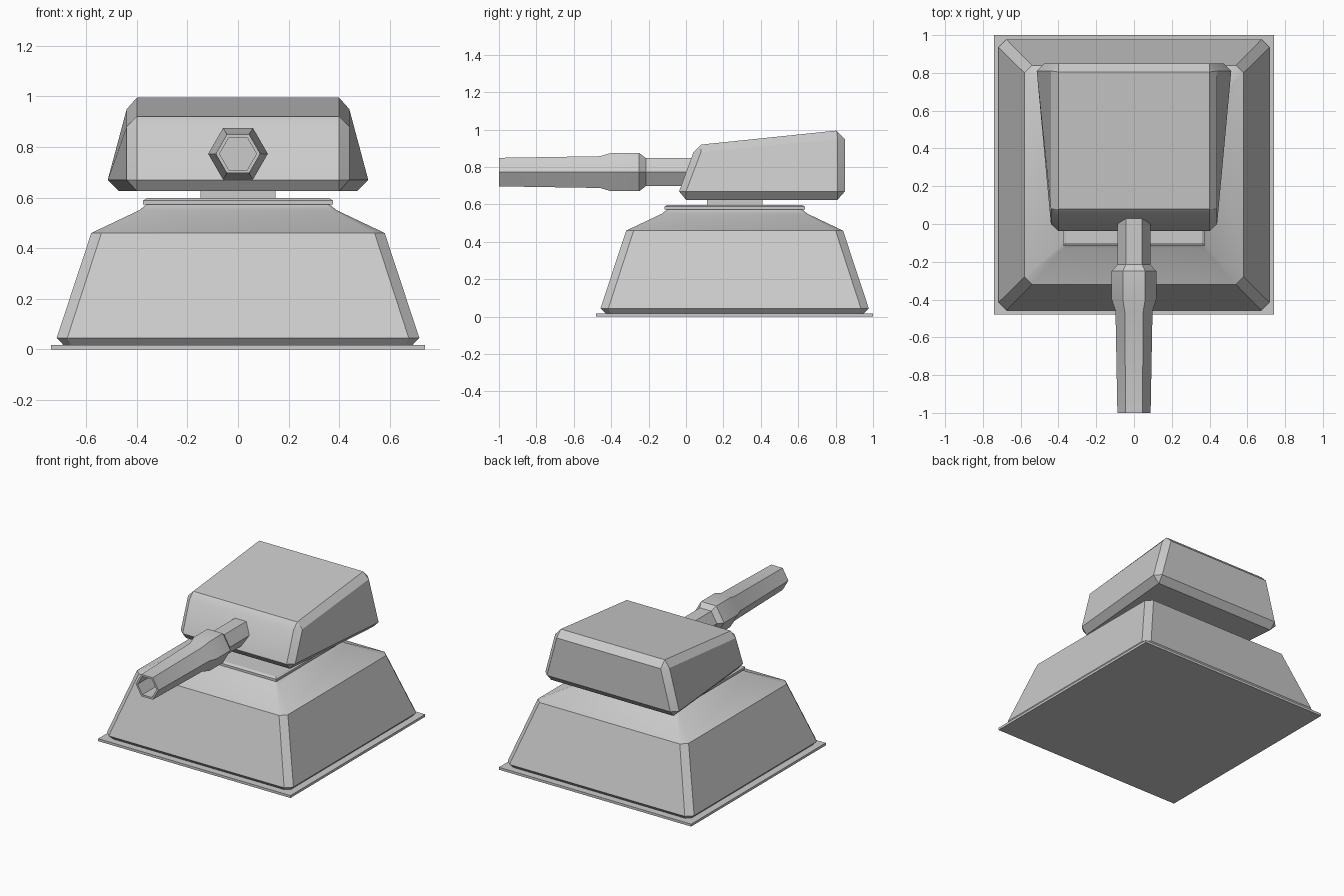
import bpy, bmesh, math

cube = bpy.data.objects.get("Cube")
if cube:
    bpy.data.objects.remove(cube, do_unlink=True)

grey = bpy.data.materials.new("plain_grey")
grey.use_nodes = True
grey.diffuse_color = (0.6, 0.6, 0.6, 1)
grey.node_tree.nodes["Principled BSDF"].inputs["Base Color"].default_value = (0.6, 0.6, 0.6, 1)

CY = 0.26  # depth centre of the pedestal


def loft(name, loops):
    """Skin a stack of equal-length point loops and cap both ends."""
    bm = bmesh.new()
    rings = [[bm.verts.new(p) for p in loop] for loop in loops]
    n = len(rings[0])
    for a, b in zip(rings, rings[1:]):
        for i in range(n):
            j = (i + 1) % n
            bm.faces.new((a[i], a[j], b[j], b[i]))
    bm.faces.new(rings[0][::-1])
    bm.faces.new(rings[-1])
    bmesh.ops.remove_doubles(bm, verts=bm.verts, dist=0.0005)
    bmesh.ops.recalc_face_normals(bm, faces=bm.faces)
    mesh = bpy.data.meshes.new(name)
    bm.to_mesh(mesh)
    bm.free()
    obj = bpy.data.objects.new(name, mesh)
    bpy.context.collection.objects.link(obj)
    mesh.materials.append(grey)
    bpy.ops.object.select_all(action="DESELECT")
    obj.select_set(True)
    bpy.context.view_layer.objects.active = obj
    bpy.ops.object.shade_smooth_by_angle(angle=math.radians(25))
    return obj


def square(half, z, cut=0.0):
    """Square loop with cut corners, centred on the pedestal."""
    s = half - cut
    pts = [(s, -half), (half, -s), (half, s), (s, half)]
    pts += [(-x, -y) for x, y in pts]
    # order counter-clockwise
    pts.sort(key=lambda p: math.atan2(p[1], p[0]))
    return [(x, CY + y, z) for x, y in pts]


def mirrored(right):
    """Close a right-hand outline by mirroring it across x."""
    return right + [(-x, y, z) for x, y, z in reversed(right)]


# Pedestal
loft("ground_plate", [square(0.74, 0), square(0.74, 0.017)])
loft("pedestal", [square(0.69, 0.017, 0.03), square(0.717, 0.045, 0.042),
                  square(0.58, 0.46, 0.04), square(0.39, 0.55, 0.015),
                  square(0.36, 0.575, 0.01)])
loft("turntable", [square(0.375, 0.572), square(0.375, 0.588), square(0.36, 0.598)])
loft("neck", [square(0.148, 0.59), square(0.148, 0.64)])

# Turret head: front point, front side, back side, back point on each level
loft("turret_head", [mirrored(level) for level in (
    [(0.40, 0.0, 0.625), (0.40, 0.0, 0.625), (0.47, 0.81, 0.625), (0.47, 0.81, 0.625)],
    [(0.40, -0.037, 0.67), (0.44, 0.0, 0.67), (0.515, 0.81, 0.67), (0.475, 0.85, 0.67)],
    [(0.40, 0.04, 0.88), (0.44, 0.08, 0.88), (0.44, 0.81, 0.95), (0.40, 0.85, 0.95)],
    [(0.40, 0.08, 0.92), (0.40, 0.08, 0.92), (0.40, 0.805, 0.995), (0.40, 0.805, 0.995)],
)])

# Six-sided barrel, from the root to the muzzle and back into the bore
BARREL = [(0.15, 0.087), (-0.215, 0.087), (-0.25, 0.118), (-0.40, 0.118),
          (-0.46, 0.098), (-1.0, 0.088), (-1.0, 0.073), (-0.85, 0.073)]
loft("barrel", [[(r * math.cos(k * math.pi / 3), y, 0.773 + r * math.sin(k * math.pi / 3))
                 for k in range(6)] for y, r in BARREL])
